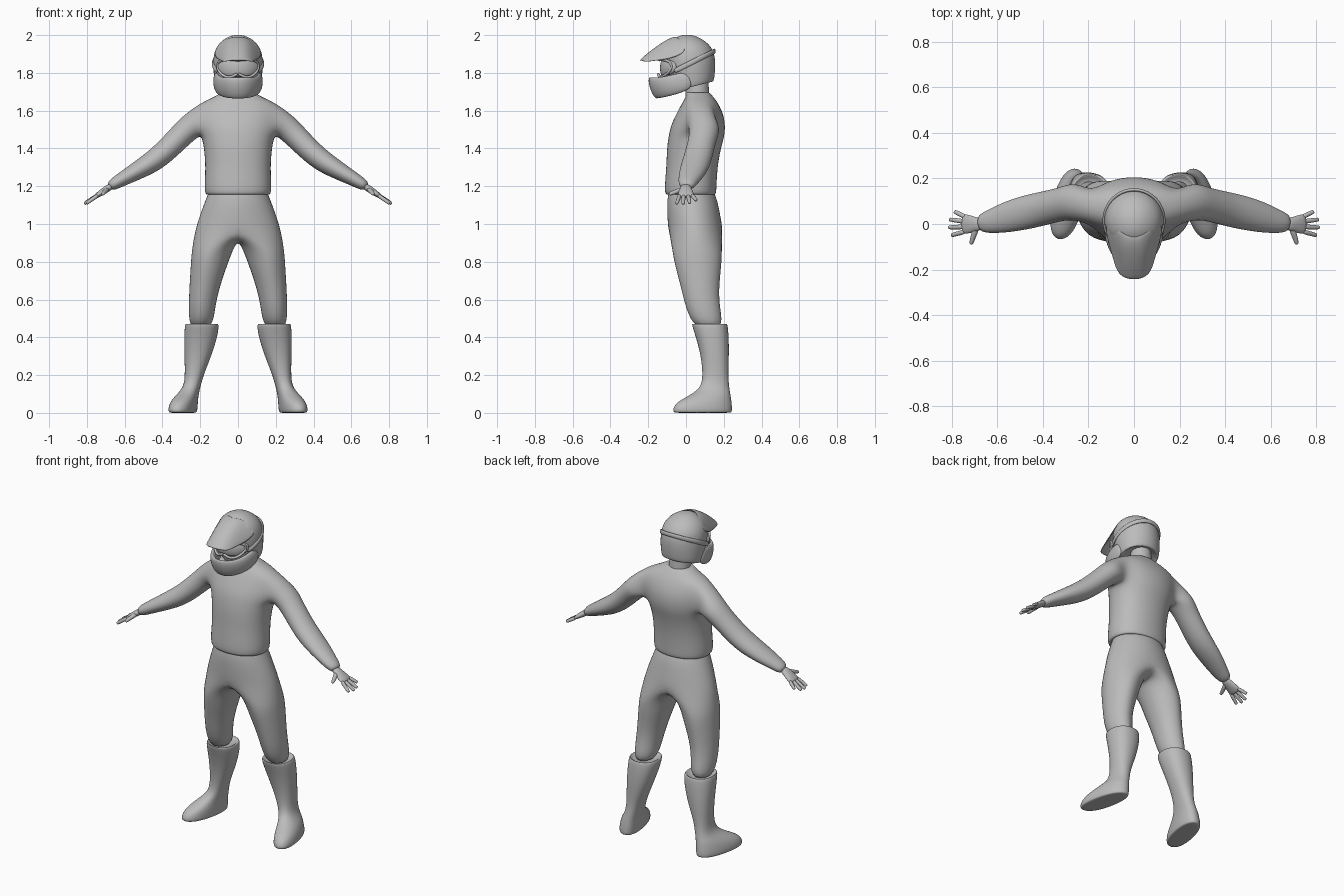
import bpy, bmesh
from math import sin, cos, pi, radians, copysign
from mathutils import Vector

if "Cube" in bpy.data.objects:
    bpy.data.objects.remove(bpy.data.objects["Cube"])

grey = bpy.data.materials.new("plain grey")
grey.use_nodes = True
grey.diffuse_color = (0.5, 0.5, 0.5, 1)
grey.node_tree.nodes["Principled BSDF"].inputs["Base Color"].default_value = (0.5, 0.5, 0.5, 1)


def finish(name, bm, mirror=True, thick=0, levels=2):
    bmesh.ops.recalc_face_normals(bm, faces=bm.faces)
    mesh = bpy.data.meshes.new(name)
    bm.to_mesh(mesh)
    bm.free()
    mesh.materials.append(grey)
    for p in mesh.polygons:
        p.use_smooth = True
    ob = bpy.data.objects.new(name, mesh)
    bpy.context.collection.objects.link(ob)
    if mirror:
        ob.modifiers.new("mirror", 'MIRROR')
    if thick:
        solid = ob.modifiers.new("thickness", 'SOLIDIFY')
        solid.thickness = thick
        solid.offset = 0
    sub = ob.modifiers.new("smooth", 'SUBSURF')
    sub.levels = sub.render_levels = levels


def swell(n):
    # makes up for the shrinking of an n-sided ring under subdivision
    return 3 / (2 + cos(2 * pi / n))


def bridge(bm, a, b, closed=True, skip=()):
    n = len(a)
    for i in range(n if closed else n - 1):
        if i not in skip:
            j = (i + 1) % n
            bm.faces.new((a[i], a[j], b[j], b[i]))


def oval(bm, x0, x1, y0, y1, z, angles, n, shear=0, tilt=0, power=1.0):
    # level ring, starting at the front and passing through +x
    k = swell(n)
    cx, cy, rx, ry = (x0 + x1) / 2, (y0 + y1) / 2, k * (x1 - x0) / 2, k * (y1 - y0) / 2
    ring = []
    for t in angles:
        s, c = (copysign(abs(f) ** power, f) for f in (sin(t), cos(t)))
        dy = -ry * c
        ring.append(bm.verts.new((cx + rx * s - shear * dy, cy + dy, z + tilt * dy)))
    return ring


def circle(n):
    return [2 * pi * i / n for i in range(n)]


def tube(bm, path, ref, n=8, start=0.0, first=None, centred=False):
    # path points are (x, y, z, radius along ref, radius across it)
    k, prev = swell(n), first
    for i, (x, y, z, a, b) in enumerate(path):
        p0, p1 = path[max(i - 1, 0)], path[min(i + 1, len(path) - 1)]
        d = (Vector(p1[:3]) - Vector(p0[:3])).normalized()
        u = Vector(ref)
        u = (u - d * u.dot(d)).normalized()
        v = d.cross(u)
        ring = [bm.verts.new(Vector((x, y, z)) + k * (u * a * cos(start + t) + v * b * sin(start + t)))
                for t in circle(n)]
        if centred and i == 0:
            for vert in ring:
                vert.co.x = 0
        if prev:
            bridge(bm, prev, ring)
        elif not centred:
            bm.faces.new(ring)
        prev = ring
    bm.faces.new(prev)


HALF = [pi * j / 6 for j in range(7)]

# Jersey: half a trunk with an armhole, and a sleeve grown from it
bm = bmesh.new()
trunk = [(1.165, .14, -.08, .13), (1.148, .17, -.108, .158), (1.19, .177, -.113, .16),
         (1.30, .170, -.103, .165), (1.40, .178, -.10, .183), (1.46, .19, -.092, .202),
         (1.52, .2, -.08, .207), (1.58, .205, -.052, .198), (1.64, .2, -.02, .17),
         (1.672, .125, 0, .145), (1.70, .08, 0, .122), (1.695, .06, .015, .105)]
rows = [oval(bm, -w, w, f, b, z, HALF, 12, power=.9) for z, w, f, b in trunk]
for k in range(len(rows) - 1):
    bridge(bm, rows[k], rows[k + 1], False, (2, 3) if 5 <= k < 8 else ())
armhole = rows[5][2:5] + [rows[6][4], rows[7][4]] + rows[8][4:1:-1] + [rows[7][2], rows[6][2]]
sleeve = [(.255, .10, 1.515, .085, .068), (.31, .09, 1.46, .072, .063), (.40, .068, 1.37, .074, .060),
          (.47, .052, 1.318, .075, .056), (.56, .03, 1.267, .068, .044), (.64, .008, 1.222, .050, .034),
          (.685, .002, 1.195, .036, .026), (.68, .002, 1.197, .024, .018)]
tube(bm, sleeve[:-1], (0, 1, 0), 10, radians(-126), first=armhole)
finish("jersey", bm)

# Hands: palm, four fingers and a thumb
bm = bmesh.new()
tube(bm, [(.665, 0, 1.205, .026, .018), (.70, -.002, 1.182, .032, .018),
          (.735, 0, 1.158, .044, .015), (.757, 0, 1.142, .040, .011)], (0, 1, 0))
for base, tip in ((.030, (.790, .055, 1.125)), (.010, (.812, .020, 1.110)),
                  (-.012, (.815, -.015, 1.106)), (-.032, (.803, -.050, 1.108))):
    a, b = Vector((.738, base, 1.155)), Vector(tip)
    tube(bm, [(*a.lerp(b, f), r, r) for f, r in ((0, .011), (.5, .010), (.92, .009), (1, .007))],
         (0, 1, 0), 6)
tube(bm, [(.69, -.012, 1.186, .014, .014), (.705, -.05, 1.172, .012, .012),
          (.714, -.08, 1.161, .010, .010), (.716, -.09, 1.157, .007, .007)], (0, 0, 1), 6)
finish("hand", bm)

# Trousers: half a pelvis that closes at the crotch into one leg
bm = bmesh.new()
pelvis = [(1.18, .150, -.088, .142), (1.13, .170, -.100, .165),
          (1.05, .200, -.099, .180), (.97, .226, -.094, .195)]
rows = [oval(bm, -w, w, f, b, z, HALF, 12) for z, w, f, b in pelvis]
for a, b in zip(rows, rows[1:]):
    bridge(bm, a, b, False)
crotch = [bm.verts.new((0, y, z)) for y, z in ((.13, .925), (.05, .91), (-.03, .925))]
prev = rows[-1] + crotch
leg_angles = HALF + [pi * f for f in (1.25, 1.5, 1.75)]
for z, x0, x1, f, b in ((.86, .025, .242, -.072, .19), (.78, .055, .248, -.058, .187),
                        (.65, .10, .256, -.022, .172), (.55, .12, .26, .0, .18),
                        (.44, .135, .255, .05, .2)):
    ring = oval(bm, x0, x1, f, b, z, leg_angles, 10)
    bridge(bm, prev, ring)
    prev = ring
bm.faces.new(prev)
finish("trousers", bm)

# Boots: shaft flowing into a turned-out foot
bm = bmesh.new()
prev = None
for z, x0, x1, f, b, shear in ((.45, .13, .26, .06, .195, 0), (.475, .112, .272, .035, .213, 0),
                               (.468, .10, .281, .03, .22, 0), (.40, .11, .284, .054, .226, 0),
                               (.30, .142, .283, .08, .227, 0), (.20, .183, .280, .09, .222, 0),
                               (.135, .20, .288, .08, .228, .05), (.095, .212, .325, .025, .235, .15),
                               (.06, .220, .350, -.045, .24, .2), (.025, .224, .360, -.068, .243, .2),
                               (.002, .226, .358, -.066, .242, .2), (0, .24, .344, -.045, .225, .2)):
    ring = oval(bm, x0, x1, f, b, z, circle(14), 14, shear, power=.88)
    if prev:
        bridge(bm, prev, ring)
    else:
        bm.faces.new(ring)
    prev = ring
bm.faces.new(prev)
finish("boot", bm)

# Neck
bm = bmesh.new()
tube(bm, [(0, .06, z, r, r) for z, r in ((1.64, .07), (1.70, .06), (1.82, .058))], (0, 1, 0), 12)
finish("neck", bm, mirror=False)

# Helmet shell, with the lower rim dropping toward the chin
bm = bmesh.new()
prev = None
for z, w, f, b, tilt in ((1.75, .09, -.04, .11, .25), (1.722, .112, -.06, .14, .25),
                         (1.735, .12, -.07, .148, .25), (1.78, .127, -.088, .152, .12),
                         (1.84, .132, -.115, .155, 0), (1.90, .129, -.12, .152, 0),
                         (1.95, .108, -.103, .126, 0), (1.985, .066, -.062, .077, 0),
                         (2.002, .022, -.02, .03, 0)):
    ring = oval(bm, -w, w, f, b, z, circle(16), 16, tilt=tilt)
    if prev:
        bridge(bm, prev, ring)
    else:
        bm.faces.new(ring)
    prev = ring
bm.faces.new(prev)
finish("helmet_shell", bm, mirror=False)

# Chin guard
bm = bmesh.new()
tube(bm, [(0, -.176, 1.72, .058, .018), (.045, -.166, 1.72, .058, .018), (.088, -.115, 1.725, .053, .02),
          (.112, -.05, 1.742, .053, .02), (.118, .03, 1.765, .045, .014)], (0, -.4, 1), 10, centred=True)
finish("chin_guard", bm)

# Goggles: lens, frame and strap
bm = bmesh.new()
tube(bm, [(0, -.125, 1.825, .046, .016), (.05, -.116, 1.825, .046, .016), (.09, -.085, 1.83, .04, .016),
          (.112, -.05, 1.832, .02, .012)], (0, 0, 1), 10, centred=True)
finish("goggle_lens", bm)
bm = bmesh.new()
frame = [(0, -.142, 1.868), (.055, -.132, 1.872), (.1, -.092, 1.866), (.115, -.065, 1.832),
         (.088, -.108, 1.787), (.045, -.138, 1.772), (.018, -.145, 1.788), (0, -.147, 1.795)]
tube(bm, [(*p, .008, .008) for p in frame], (.3, -1, .2), 6, centred=True)
finish("goggle_frame", bm)
bm = bmesh.new()
strap = []
for i in range(9):
    t = pi * (1 - .7 * i / 8)
    y = .016 - .136 * cos(t)
    strap.append((.133 * sin(t), y, 1.84 + .5 * y, .013, .007))
tube(bm, strap, (0, 0, 1), 8, centred=True)
finish("goggle_strap", bm)

# Visor: a folded peak with a raised crown and swept side wings
bm = bmesh.new()
rows = [[bm.verts.new(p) for p in row] for row in (
    ((0, -.248, 1.864), (.04, -.242, 1.864), (.074, -.215, 1.856)),
    ((0, -.17, 1.928), (.048, -.165, 1.926), (.094, -.15, 1.864)),
    ((0, -.10, 1.976), (.06, -.095, 1.972), (.118, -.07, 1.872)),
    ((0, -.065, 1.988), (.055, -.035, 1.992), (.137, .02, 1.915)))]
for a, b in zip(rows, rows[1:]):
    bridge(bm, a, b, False)
finish("visor", bm, thick=.009)
